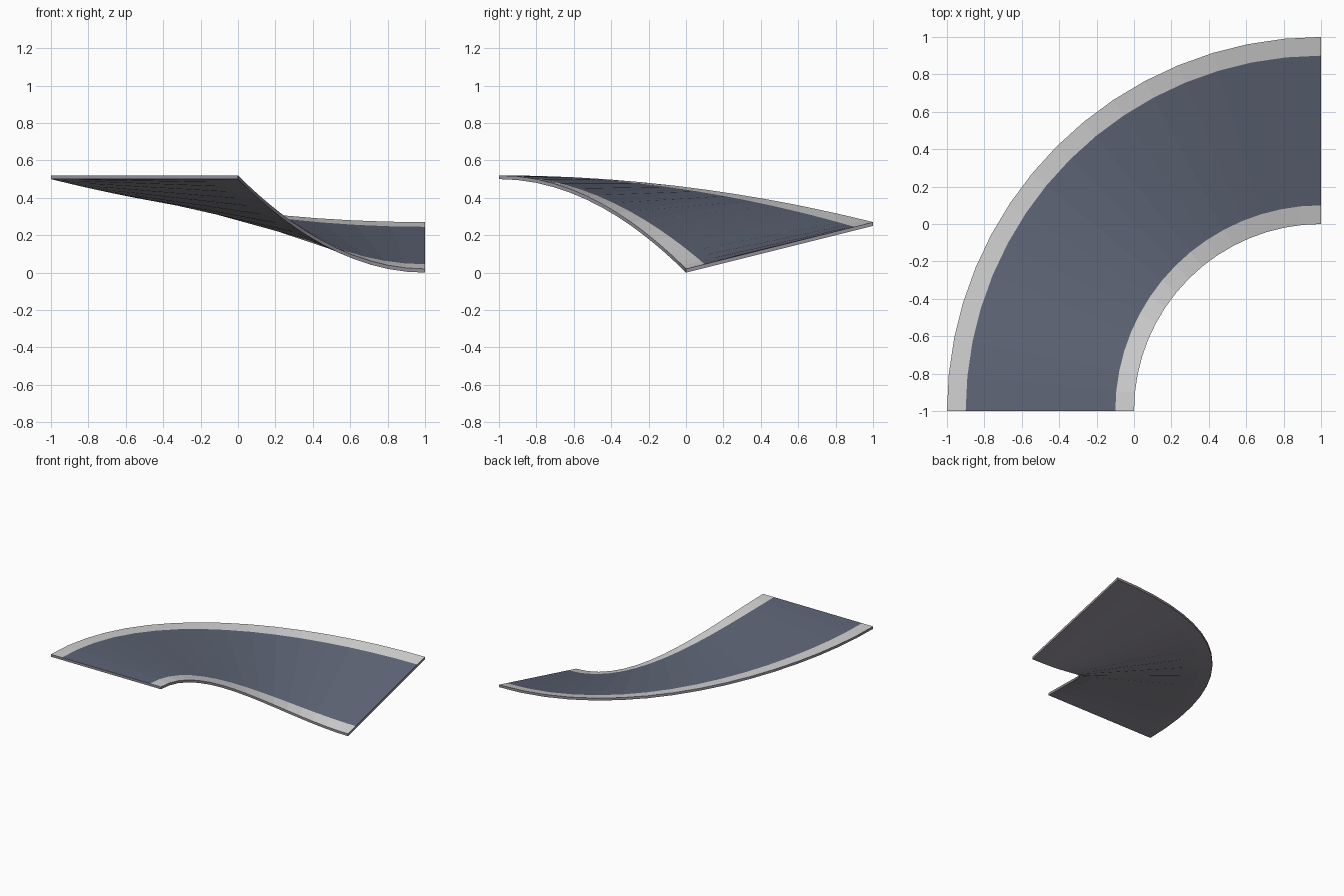
import bpy, bmesh, math

if "Cube" in bpy.data.objects:
    bpy.data.objects.remove(bpy.data.objects["Cube"])

SEGMENTS = 16
THICK = 0.02
CENTRE = (1.0, -1.0)
RADII = [1.0, 1.1, 1.9, 2.0]      # inner edge, road start, road end, outer edge


def material(name, rgb):
    m = bpy.data.materials.new(name)
    m.diffuse_color = (*rgb, 1.0)
    m.use_nodes = True
    m.node_tree.nodes["Principled BSDF"].inputs["Base Color"].default_value = m.diffuse_color
    return m


road = material("slate_road", (0.115, 0.132, 0.185))
border = material("light_grey_border", (0.64, 0.64, 0.64))
slab = material("purple_grey_slab", (0.29, 0.275, 0.32))


def point(r, t, drop):
    """Quarter bend: level at the start, easing down and banking outwards."""
    fall = (0.5 - 0.25 * (r - 1.0)) * math.sin(t) ** 2
    return (CENTRE[0] - r * math.cos(t),
            CENTRE[1] + r * math.sin(t),
            0.5 + THICK - fall - drop)


bm = bmesh.new()

# Cross-sections: across the top, then back along the underside
profile = [(r, 0.0) for r in RADII] + [(r, THICK) for r in reversed(RADII)]
rings = []
for i in range(SEGMENTS + 1):
    t = math.pi / 2 * i / SEGMENTS
    rings.append([bm.verts.new(point(r, t, d)) for r, d in profile])

# Skin: bands 0 and 2 are the borders, band 1 the road, the rest the slab
band_material = {0: 1, 1: 0, 2: 1}
n = len(profile)
for a, b in zip(rings, rings[1:]):
    for j in range(n):
        k = (j + 1) % n
        f = bm.faces.new((a[j], a[k], b[k], b[j]))
        f.material_index = band_material.get(j, 2)

# End caps
for ring in (rings[0], rings[-1]):
    bm.faces.new(ring).material_index = 2

bmesh.ops.recalc_face_normals(bm, faces=bm.faces[:])
mesh = bpy.data.meshes.new("banked_road_curve")
bm.to_mesh(mesh)
bm.free()
for m in (road, border, slab):
    mesh.materials.append(m)
obj = bpy.data.objects.new("banked_road_curve", mesh)
bpy.context.collection.objects.link(obj)
